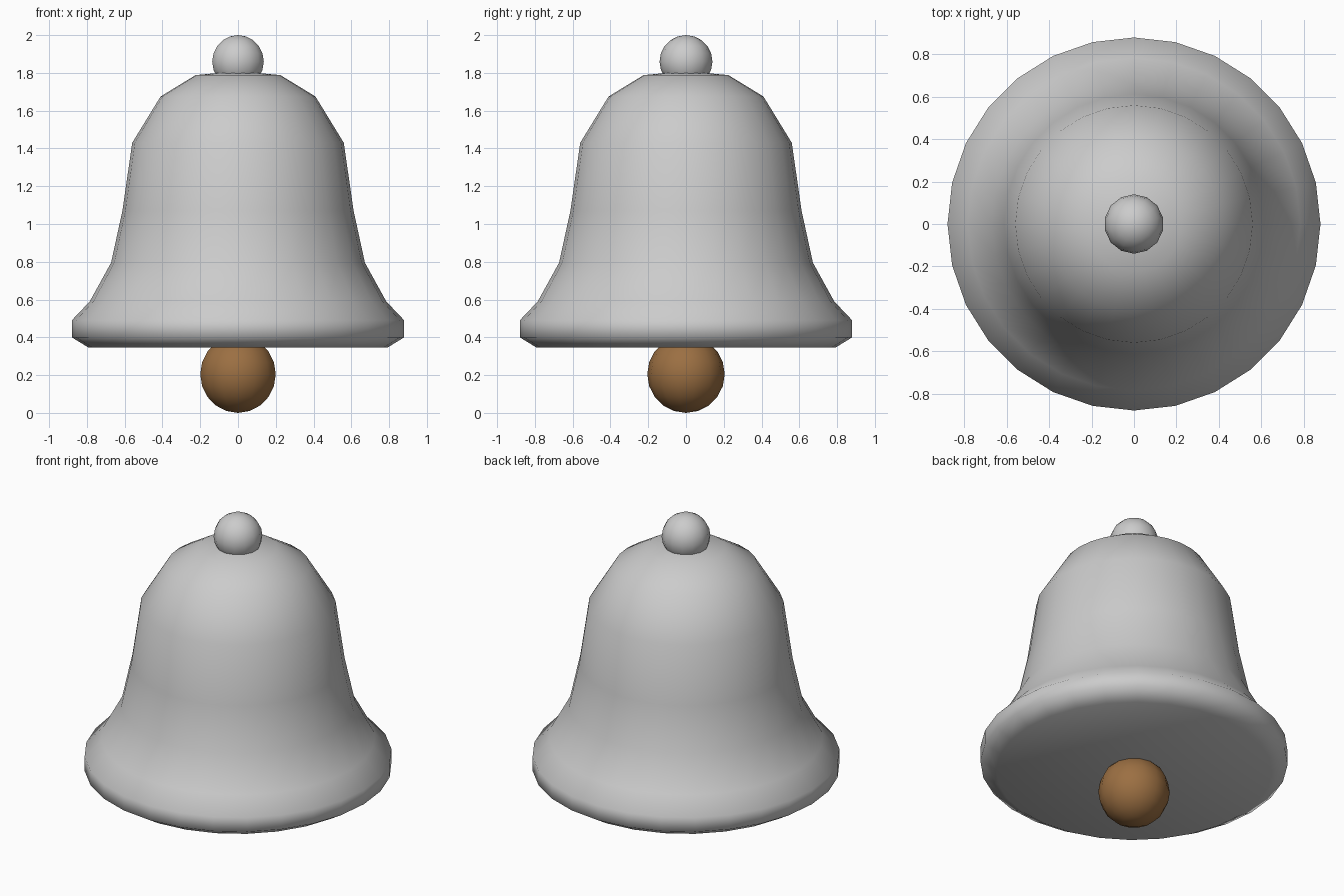
import bpy, bmesh, math

if "Cube" in bpy.data.objects:
    bpy.data.objects.remove(bpy.data.objects["Cube"])

SEG = 28


def lathe(name, profile, seg):
    """Revolve (radius, z) points around z; end points are on the axis."""
    bm = bmesh.new()
    verts = [bm.verts.new((r, 0, z)) for r, z in profile]
    edges = [bm.edges.new(pair) for pair in zip(verts, verts[1:])]
    bmesh.ops.spin(bm, geom=verts + edges, cent=(0, 0, 0), axis=(0, 0, 1),
                   angle=math.tau, steps=seg, use_duplicate=False)
    bmesh.ops.remove_doubles(bm, verts=bm.verts, dist=1e-4)
    bmesh.ops.recalc_face_normals(bm, faces=bm.faces)
    mesh = bpy.data.meshes.new(name)
    bm.to_mesh(mesh)
    bm.free()
    mesh.shade_smooth()
    ob = bpy.data.objects.new(name, mesh)
    bpy.context.collection.objects.link(ob)
    return ob


def ball(name, radius, z):
    bpy.ops.mesh.primitive_uv_sphere_add(segments=14, ring_count=10,
                                         radius=radius, location=(0, 0, z))
    ob = bpy.context.object
    ob.name = name
    ob.data.shade_smooth()
    return ob


# Bell body with flared rim and closed underside
lathe("bell_body", [
    (0, 0.345), (0.79, 0.345), (0.88, 0.40), (0.88, 0.49), (0.785, 0.59),
    (0.672, 0.795), (0.612, 1.07), (0.56, 1.43), (0.41, 1.675),
    (0.225, 1.788), (0, 1.81)], SEG)

# Top knob
ball("top_knob", 0.14, 1.86)

# Brown clapper below the rim
clapper = ball("clapper", 0.205, 0.205)
mat = bpy.data.materials.new("clapper_brown")
mat.diffuse_color = (0.33, 0.16, 0.055, 1)
mat.use_nodes = True
mat.node_tree.nodes["Principled BSDF"].inputs["Base Color"].default_value = mat.diffuse_color
clapper.data.materials.append(mat)
